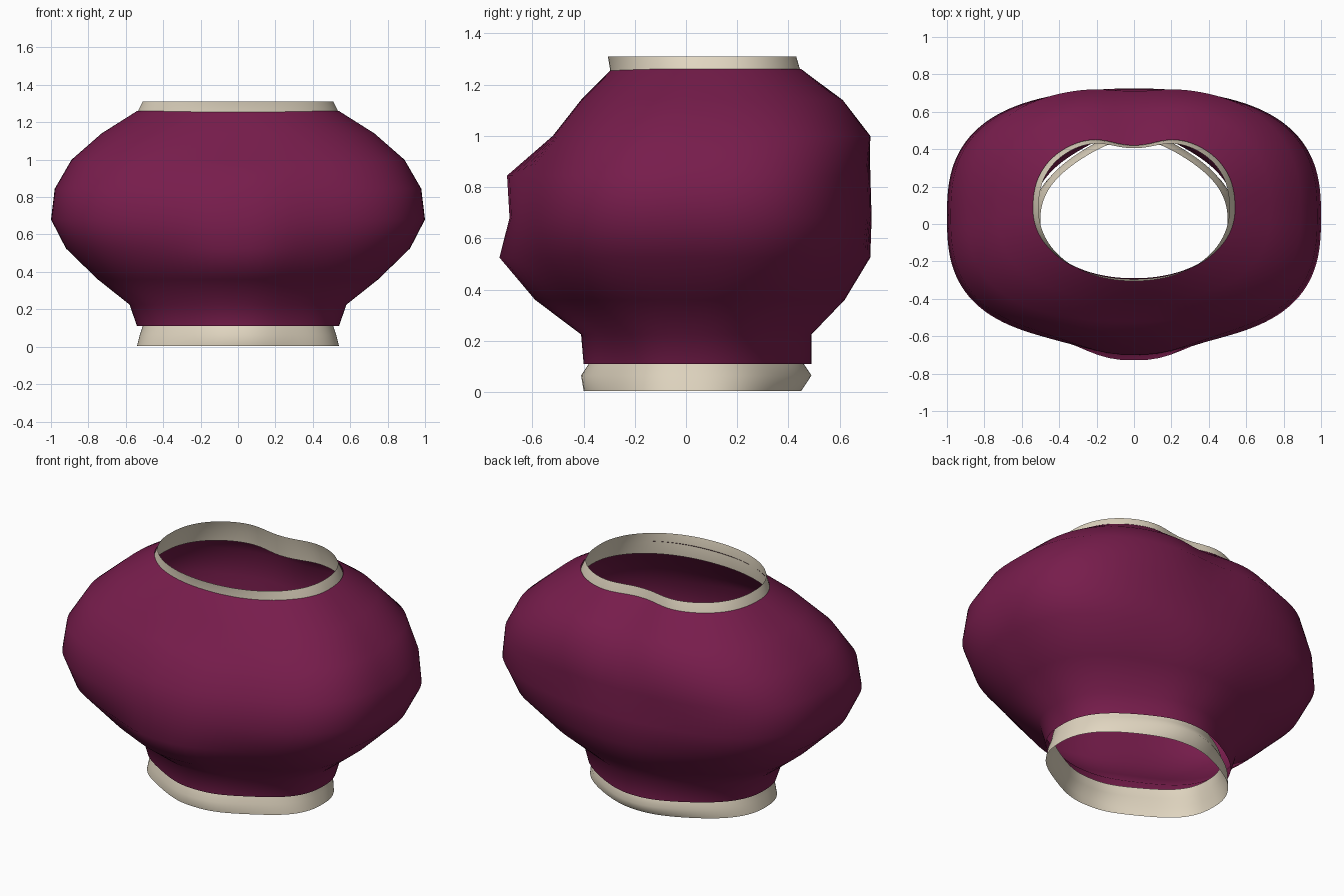
import bpy
import bmesh
import math

if "Cube" in bpy.data.objects:
    bpy.data.objects.remove(bpy.data.objects["Cube"])

SEGMENTS = 128


def material(name, rgb):
    mat = bpy.data.materials.new(name)
    mat.diffuse_color = (*rgb, 1)
    mat.use_nodes = True
    mat.node_tree.nodes["Principled BSDF"].inputs["Base Color"].default_value = mat.diffuse_color
    return mat


def signed_power(value, power):
    return math.copysign(abs(value) ** power, value)


def ring_points(z, half_x, mid_y, front, back, front_bulge, back_bulge, n_front, n_back):
    """Squared oval with separate front/back depth and a bulge or dent at each centre."""
    points = []
    for i in range(SEGMENTS):
        a = 2 * math.pi * (i + 0.5) / SEGMENTS
        n = n_front if math.sin(a) < 0 else n_back
        x = half_x * signed_power(math.cos(a), 2 / n)
        s = signed_power(math.sin(a), 2 / n)
        if s < 0:
            spread = math.exp(-(abs(x) / (0.19 + 0.17 * half_x)) ** 2.4)
            y = mid_y + s * (mid_y - front + front_bulge * spread)
        else:
            # Dents are narrower than bulges
            width = 0.17 if back_bulge < 0 else 0.2 + 0.16 * half_x
            spread = math.exp(-(abs(x) / width) ** 2.2)
            y = mid_y + s * (back - mid_y + back_bulge * spread)
        points.append((x, y, z))
    return points


def loft(name, rings, mat):
    """Open sheet skinned through a stack of rings."""
    bm = bmesh.new()
    loops = [[bm.verts.new(p) for p in ring_points(*r)] for r in rings]
    for low, high in zip(loops, loops[1:]):
        for i in range(SEGMENTS):
            j = (i + 1) % SEGMENTS
            bm.faces.new((low[i], low[j], high[j], high[i]))
    mesh = bpy.data.meshes.new(name)
    bm.to_mesh(mesh)
    bm.free()
    mesh.materials.append(mat)
    mesh.shade_smooth()
    obj = bpy.data.objects.new(name, mesh)
    bpy.context.collection.objects.link(obj)
    return obj


plum = material("plum", (0.185, 0.012, 0.072))
cream = material("cream", (0.75, 0.67, 0.53))

# Each ring: z, half width, middle y, front y, back y, front bulge, back bulge,
# front squareness, back squareness
loft("body", [
    (0.11, 0.54, 0.04, -0.31, 0.42, 0.09, 0.07, 2.5, 2.2),
    (0.225, 0.58, 0.04, -0.33, 0.43, 0.08, 0.06, 2.5, 2.2),
    (0.36, 0.75, 0.04, -0.49, 0.57, 0.10, 0.05, 2.6, 2.4),
    (0.525, 0.92, 0.04, -0.61, 0.68, 0.12, 0.04, 2.7, 2.6),
    (0.68, 1.00, 0.04, -0.63, 0.71, 0.06, 0.015, 2.75, 2.7),
    (0.845, 0.98, 0.04, -0.61, 0.71, 0.09, 0.01, 2.7, 2.7),
    (1.00, 0.89, 0.05, -0.52, 0.73, 0.00, -0.02, 2.6, 2.6),
    (1.14, 0.73, 0.06, -0.41, 0.63, 0.00, -0.04, 2.4, 2.5),
    (1.26, 0.54, 0.08, -0.29, 0.48, 0.00, -0.06, 2.1, 2.4),
], plum)

# Collar trim, tucked slightly inside the upper opening
loft("top_trim", [
    (1.18, 0.56, 0.08, -0.30, 0.485, 0.00, -0.06, 2.1, 2.4),
    (1.25, 0.54, 0.08, -0.295, 0.477, 0.00, -0.06, 2.1, 2.4),
    (1.31, 0.51, 0.08, -0.305, 0.46, 0.00, -0.055, 2.1, 2.4),
], cream)

# Hem trim, flaring out below the lower opening
loft("bottom_trim", [
    (0.005, 0.54, 0.03, -0.31, 0.39, 0.09, 0.06, 2.5, 2.2),
    (0.065, 0.525, 0.03, -0.31, 0.41, 0.10, 0.08, 2.5, 2.2),
    (0.11, 0.51, 0.03, -0.29, 0.39, 0.09, 0.07, 2.5, 2.15),
    (0.16, 0.50, 0.03, -0.28, 0.38, 0.09, 0.07, 2.5, 2.1),
], cream)
